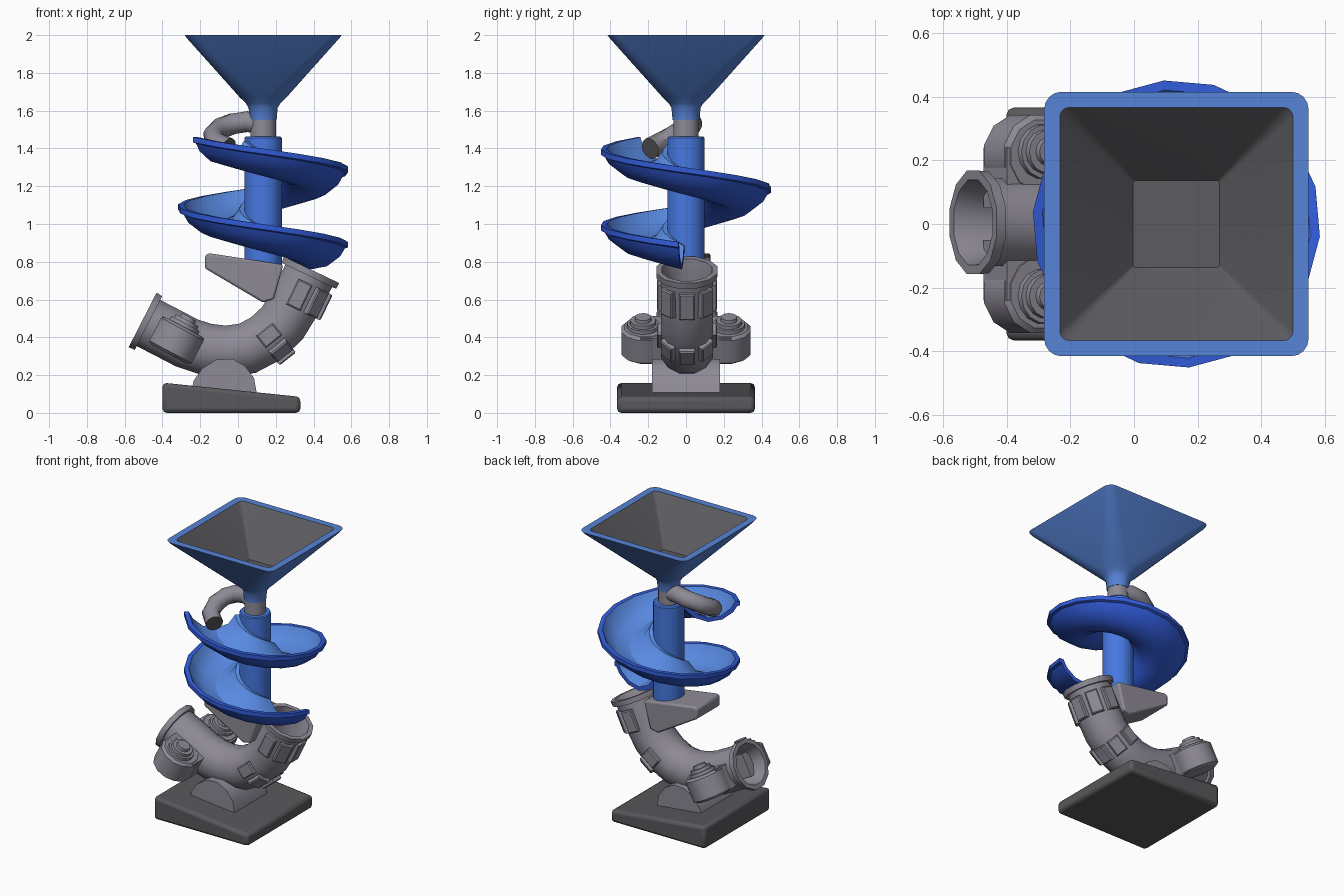
import bpy, bmesh, math
from mathutils import Vector

if "Cube" in bpy.data.objects:
    bpy.data.objects.remove(bpy.data.objects["Cube"])

def material(name, r, g, b):
    lin = lambda c: ((c / 255 + 0.055) / 1.055) ** 2.4
    m = bpy.data.materials.new(name)
    m.diffuse_color = (lin(r), lin(g), lin(b), 1)
    m.use_nodes = True
    m.node_tree.nodes["Principled BSDF"].inputs["Base Color"].default_value = m.diffuse_color
    return m

FUNNEL = material("funnel_blue", 86, 131, 214)
COLUMN = material("column_blue", 70, 120, 224)
SLIDE = material("slide_deep_blue", 50, 92, 218)
TROUGH = material("trough_light_blue", 88, 138, 226)
GREY = material("pipe_grey", 142, 138, 150)
DARK = material("base_dark_grey", 88, 87, 91)
LINING = material("lining_grey", 92, 92, 96)
CX = 0.133                      # x of the column axis

def finish(name, bm, mats, angle=32, bevel=0):
    bmesh.ops.recalc_face_normals(bm, faces=bm.faces)
    me = bpy.data.meshes.new(name)
    bm.to_mesh(me)
    bm.free()
    for m in mats:
        me.materials.append(m)
    me.shade_smooth()
    me.set_sharp_from_angle(angle=math.radians(angle))
    ob = bpy.data.objects.new(name, me)
    bpy.context.collection.objects.link(ob)
    if bevel:
        mod = ob.modifiers.new("bevel", 'BEVEL')
        mod.width, mod.segments = bevel, 2
        mod.limit_method, mod.angle_limit = 'ANGLE', math.radians(35)
    return ob

def loft(name, rings, mats, rule=lambda i, j: 0, cap_mats=(0, 0), angle=32):
    """Skin a list of equal closed rings and cap both ends."""
    bm = bmesh.new()
    vs = [[bm.verts.new(p) for p in r] for r in rings]
    n = len(vs[0])
    for i in range(len(vs) - 1):
        for j in range(n):
            k = (j + 1) % n
            f = bm.faces.new((vs[i][j], vs[i][k], vs[i + 1][k], vs[i + 1][j]))
            f.material_index = rule(i, j)
    for r, m in zip((vs[0], vs[-1]), cap_mats):
        bm.faces.new(r).material_index = m
    return finish(name, bm, mats, angle)

def frame(t):
    t = Vector(t).normalized()
    u = t.cross(Vector((0, 0, 1))).normalized()
    return t, u, u.cross(t)

def ring(p, t, r, n):
    _, u, v = frame(t)
    return [Vector(p) + r * (math.cos(a) * u + math.sin(a) * v)
            for a in ((k + 0.5) * math.tau / n for k in range(n))]

def tangents(pts):
    return [pts[min(i + 1, len(pts) - 1)] - pts[max(i - 1, 0)] for i in range(len(pts))]

def prism(name, profile, half, mat, bevel=0):
    bm = bmesh.new()
    f = bm.faces.new([bm.verts.new((x, -half, z)) for x, z in profile])
    new = bmesh.ops.extrude_face_region(bm, geom=[f])['geom']
    bmesh.ops.translate(bm, vec=(0, 2 * half, 0),
                        verts=[g for g in new if isinstance(g, bmesh.types.BMVert)])
    return finish(name, bm, [mat], 32, bevel)

def turned(name, base, axis, steps, n, mat):
    """Turned solid: steps are (distance along axis, radius)."""
    axis = Vector(axis).normalized()
    u = Vector((0, 1, 0))
    w = axis.cross(u) if abs(axis.y) < 0.9 else Vector((1, 0, 0))
    rings = [[Vector(base) + axis * h + r * (math.cos(a) * u + math.sin(a) * w)
              for a in ((k + 0.5) * math.tau / n for k in range(n))] for h, r in steps]
    return loft(name, rings, [mat])

# Sloping base and rounded cradle
prism("base", [(-0.40, 0), (0.33, 0), (0.33, 0.085), (-0.40, 0.16)], 0.365, DARK, 0.022)
prism("cradle", [(-0.25, 0.10), (-0.235, 0.17), (-0.19, 0.235), (-0.115, 0.282), (-0.03, 0.286),
                 (0.035, 0.25), (0.085, 0.185), (0.105, 0.07)], 0.18, GREY)

# Bent main pipe with flanged, hollow ends
path = [Vector((x, 0.005, z)) for x, z in
        [(-0.47, 0.475), (-0.27, 0.37), (-0.17, 0.337), (-0.06, 0.325), (0.05, 0.342),
         (0.15, 0.395), (0.235, 0.475), (0.295, 0.575), (0.373, 0.72)]]
tans = tangents(path)
dl, dr = Vector((-0.89, 0, 0.455)), Vector((0.43, 0, 0.9))
el, er = Vector((-0.505, 0.005, 0.492)), Vector((0.39, 0.005, 0.757))
lip = [(0.035, 0.142), (0.035, 0.165), (0, 0.168), (0, 0.138), (0.07, 0.122), (0.24, 0.115)]
rings = [ring(el - dl * h, -dl, r, 12) for h, r in reversed(lip)]
rings += [ring(p, t, 0.142, 12) for p, t in zip(path[1:-1], tans[1:-1])]
rings += [ring(er - dr * h, dr, r, 12) for h, r in lip]
loft("main_pipe", rings, [GREY], angle=38)

# Raised panels with a sunken middle, in two rows round the pipe
def panel(name, p, t, ang, length):
    t, u, v = frame(t)
    out = math.cos(ang) * -v + math.sin(ang) * u
    side = out.cross(t)
    bm = bmesh.new()
    c = Vector(p) + out * 0.125
    lo = [bm.verts.new(c + side * a * 0.042 + t * b * length / 2)
          for a, b in ((-1, -1), (1, -1), (1, 1), (-1, 1))]
    hi = [bm.verts.new(q.co + out * 0.028) for q in lo]
    for k in range(4):
        bm.faces.new((lo[k], lo[(k + 1) % 4], hi[(k + 1) % 4], hi[k]))
    bm.faces.new(lo)
    top = bm.faces.new(hi)
    bm.normal_update()
    bmesh.ops.inset_region(bm, faces=[top], thickness=0.01, depth=-0.006)
    finish(name, bm, [GREY])

for row, (p, t, length) in enumerate([((0.325, 0.005, 0.625), dr, 0.15),
                                      ((0.165, 0.005, 0.41), (0.78, 0, 0.62), 0.11)]):
    for k in range(-2, 3):
        panel(f"pipe_panel_{row}_{k + 2}", p, t, k * math.pi / 4, length)

# Side drums with stepped caps, one each side of the pipe
up = Vector((0.47, 0, 0.88))
for s, label in ((-1, "front"), (1, "back")):
    c = Vector((-0.325, s * 0.215, 0.385))
    turned(label + "_drum", c, up, [(-0.085, 0.11), (-0.07, 0.132), (0.065, 0.132), (0.08, 0.115)], 12, GREY)
    turned(label + "_drum_cap", c + Vector((0, s * 0.012, 0)), up,
           [(0.07, 0.088), (0.1, 0.085), (0.1, 0.07), (0.12, 0.068), (0.12, 0.045), (0.14, 0.042)], 14, GREY)
    # block joining the drum to the pipe
    t = Vector((0.88, 0, -0.47))
    rr = [[Vector((c.x, y, c.z)) + t * a * 0.125 + up * b * 0.078
           for a, b in ((-1, -1), (1, -1), (1, 1), (-1, 1))] for y in (s * 0.05, s * 0.24)]
    loft(label + "_drum_block", rr, [GREY])

# Wedge bracket between pipe and column
prism("column_bracket", [(-0.175, 0.765), (0.13, 0.585), (0.19, 0.60), (0.24, 0.785),
                         (-0.15, 0.845), (-0.175, 0.835)], 0.13, GREY, 0.012)

# Column and collar
turned("column", (CX, 0, 0), (0, 0, 1), [(0.77, 0.1), (1.455, 0.1), (1.462, 0.094)], 20, COLUMN)
turned("collar", (CX, 0, 0), (0, 0, 1), [(1.44, 0.068), (1.57, 0.068)], 20, GREY)

# Hooked feed pipe that drops onto the slide
hook = [Vector(p) for p in [(0.13, 0, 1.53), (0.05, 0.025, 1.542), (-0.03, 0.03, 1.53), (-0.095, 0, 1.505),
                            (-0.128, -0.06, 1.47), (-0.12, -0.13, 1.43), (-0.05, -0.19, 1.40)]]
loft("feed_pipe", [ring(p, t, 0.057, 12) for p, t in zip(hook, tangents(hook))], [GREY, DARK],
     cap_mats=(0, 1), angle=40)

# Spiral trough: one cross-section (radius, drop) swept round the column
section = [(0.095, -0.02), (0.125, -0.02), (0.17, -0.085), (0.25, -0.118), (0.33, -0.102),
           (0.395, -0.05), (0.422, 0), (0.452, 0), (0.452, -0.028), (0.434, -0.034),
           (0.41, -0.075), (0.34, -0.128), (0.25, -0.145), (0.16, -0.115), (0.095, -0.05)]
turns = []
for i in range(26):
    a = math.radians(-145 + 20 * i)
    z = 1.46 - 0.4 * 20 * i / 360
    turns.append([(CX + r * math.cos(a), r * math.sin(a), z + d) for r, d in section])
loft("spiral_slide", turns, [SLIDE, TROUGH], lambda i, j: 1 if j < 6 else 0)

# Square hopper: rounded-square rings up the outside and down the lining
def square(half, corner, z):
    pts = []
    for q in range(4):
        for k in range(5):
            a = math.radians(90 * q + 22.5 * k)
            sx = 1 if q in (0, 3) else -1
            sy = 1 if q < 2 else -1
            pts.append((CX + sx * (half - corner) + corner * math.cos(a),
                        sy * (half - corner) + corner * math.sin(a), z))
    return pts

hopper = [(0.071, 0.0705, 1.55), (0.077, 0.076, 1.615), (0.092, 0.085, 1.64), (0.125, 0.1, 1.672),
          (0.405, 0.055, 1.985), (0.415, 0.055, 2.0), (0.366, 0.03, 2.0), (0.136, 0.008, 1.735)]
loft("hopper", [square(*h) for h in hopper], [FUNNEL, LINING],
     lambda i, j: 1 if i >= 6 else 0, (0, 1))
